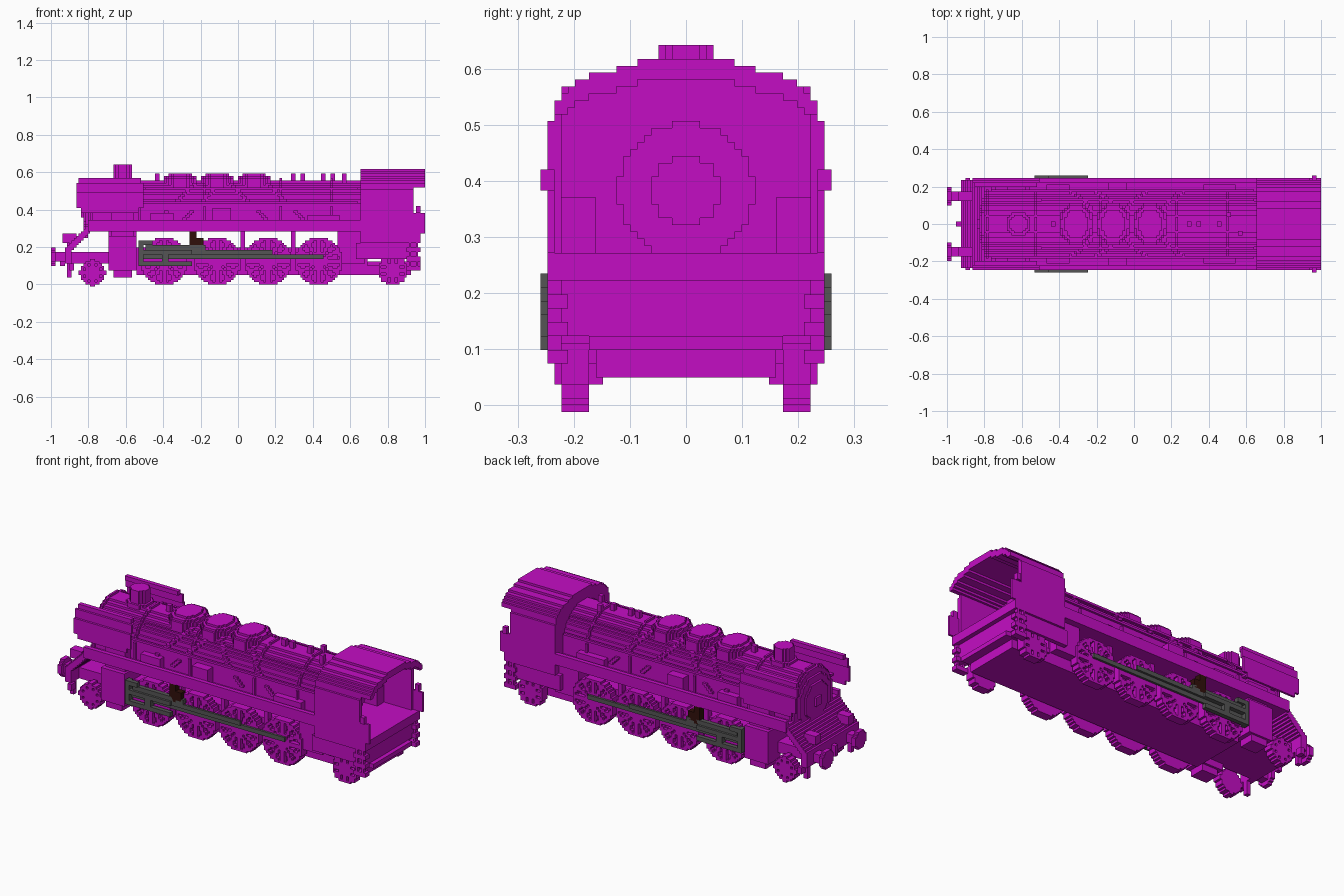
import bpy
import bmesh
from math import hypot, atan2, pi, sqrt
from mathutils import Matrix, Vector

VOXEL = 2 / 162      # everything below is counted in these small cubes

start_cube = bpy.data.objects.get("Cube")
if start_cube:
    bpy.data.objects.remove(start_cube, do_unlink=True)


def make_material(name, colour):
    mat = bpy.data.materials.new(name)
    mat.use_nodes = True
    mat.diffuse_color = (*colour, 1)
    mat.node_tree.nodes["Principled BSDF"].inputs["Base Color"].default_value = (*colour, 1)
    return mat


magenta = make_material("magenta paint", (.55, .004, .55))
steel = make_material("grey steel", (.09, .09, .09))
brown = make_material("dark brown", (.03, .005, .003))


def box(x, y, z):
    return [(x, y, z)]


def both(boxes):
    """Boxes together with their copies on the other side."""
    return boxes + [(x, (-y[1], -y[0]), z) for x, y, z in boxes]


def slab(axis, span, centre, reach, test):
    """Stepped plate: fills grid cells passing the test, merged into row runs."""
    boxes = []
    for row in range(-reach, reach):
        start = None
        for col in range(-reach, reach + 1):
            filled = col < reach and test(col + .5, row + .5)
            if filled and start is None:
                start = col
            elif not filled and start is not None:
                across = (centre[0] + start, centre[0] + col)
                along = (centre[1] + row, centre[1] + row + 1)
                boxes.append({"x": (span, across, along),
                              "y": (across, span, along),
                              "z": (across, along, span)}[axis])
                start = None
    return boxes


def disc(axis, span, centre, radius):
    return slab(axis, span, centre, int(radius) + 1, lambda u, w: hypot(u, w) < radius)


def part(name, boxes, material=magenta):
    bm = bmesh.new()
    for ranges in boxes:
        low = Vector([r[0] for r in ranges])
        high = Vector([r[1] for r in ranges])
        size = (high - low) * VOXEL
        place = Matrix.Translation((low + high) * VOXEL / 2) @ Matrix.Diagonal((*size, 1))
        bmesh.ops.create_cube(bm, size=1, matrix=place)
    mesh = bpy.data.meshes.new(name)
    bm.to_mesh(mesh)
    bm.free()
    mesh.materials.append(material)
    obj = bpy.data.objects.new(name, mesh)
    bpy.context.collection.objects.link(obj)


# Boiler with bands, smokebox door and handrails
AXIS_Z = 31
BOILER_R = 14


def boiler_section(radius):
    def test(y, z):
        return z > -8 and (hypot(y, z) < radius or (abs(y) < radius and z < 0))
    return test


def boiler_side(z):
    return int(sqrt(max(0, BOILER_R ** 2 - (z - AXIS_Z) ** 2)))


part("boiler", slab("x", (-65, 53), (0, AXIS_Z), 16, boiler_section(BOILER_R)))
for band_x in (-64, -43, -15, 18, 40):
    part("boiler_band", slab("x", (band_x, band_x + 1), (0, AXIS_Z), 16,
                             boiler_section(BOILER_R + .8)))
part("smokebox_door", disc("x", (-66, -65), (0, AXIS_Z), 11.5)
     + disc("x", (-67, -66), (0, AXIS_Z), 8.5)
     + disc("x", (-68, -67), (0, AXIS_Z), 2.5))
part("handrails", both(box(x=(-62, 52), y=(14, 15), z=(35, 36))
                       + box(x=(-40, 52), y=(10, 11), z=(41, 42))))

# Chimney, domes and top fittings
part("chimney", disc("z", (43, 52), (-50, 0), 4.3) + disc("z", (43, 46), (-50, 0), 5.5))
for dome_x in (-25, -9, 7):
    layers = []
    for top, scale in ((46, 1), (47, .9), (48, .7)):
        layers += slab("z", (40, top), (dome_x, 0), 10,
                       lambda u, w: hypot(u / 7.5, w / 9.2) < scale)
    part("dome", layers)
for fitting_x, fitting_y in ((-36, 0), (23, 0), (27, 0), (36, 0), (40, 4), (45, -4)):
    part("top_fitting", box(x=(fitting_x, fitting_x + 2),
                            y=(fitting_y - 1, fitting_y + 1), z=(43, 48)))

# Slanting sand pipes that hug the boiler sides
for pipe_x, lean in ((-20, -1), (-9, -1), (-4, 1), (12, 1)):
    steps = []
    for step in range(16):
        z = 43 - step
        side = boiler_side(max(z, AXIS_Z))
        x = pipe_x + lean * step
        steps += box(x=(x, x + 2), y=(side - 2, side + 1), z=(z, z + 1))
    part("sand_pipe", both(steps))

# Smoke deflectors with clipped corners, leaning in at the top
part("smoke_deflectors", both(
    box(x=(-68, -43), y=(19, 20), z=(31, 33))
    + box(x=(-70, -41), y=(19, 20), z=(33, 40))
    + box(x=(-70, -41), y=(18, 19), z=(40, 44))
    + box(x=(-69, -42), y=(16, 18), z=(44, 46))
    + box(x=(-62, -60), y=(13, 19), z=(34, 35))
    + box(x=(-47, -45), y=(13, 19), z=(34, 35))))

# Running boards, side equipment and the sloping front deck
part("running_board", box(x=(-65, 53), y=(-20, 20), z=(23, 26))
     + both(box(x=(-65, 53), y=(18, 20), z=(26, 28))))
part("side_equipment", both(box(x=(-11, -3), y=(13, 18), z=(26, 33))
                            + box(x=(-38, -28), y=(13, 17), z=(26, 31))
                            + box(x=(30, 44), y=(13, 17), z=(26, 30))))
part("front_deck", [piece for step in range(11) for piece in
                    box(x=(-75 + step, -73 + step), y=(-19, 19), z=(13 + step, 16 + step))])

# Buffer beam, buffers, lamps and guard irons
part("buffer_beam", box(x=(-75, -72), y=(-19, 19), z=(9, 15)))
part("coupling", box(x=(-77, -75), y=(-1, 1), z=(8, 13)))
part("buffers", both(disc("x", (-79, -75), (12, 12), 2.3)
                     + disc("x", (-81, -79), (12, 12), 4.2)))
part("lamps", both(box(x=(-74, -72), y=(11, 13), z=(15, 19))
                   + box(x=(-76, -70), y=(10, 14), z=(18, 22))))
part("guard_irons", both(box(x=(-74, -72), y=(15, 17), z=(3, 9))
                         + box(x=(-73, -71), y=(17, 20), z=(6, 9))))

# Main frame and the hangers between the wheels
part("main_frame", box(x=(-44, 56), y=(-13, 13), z=(4, 16)))
part("front_frame", box(x=(-73, -44), y=(-13, 13), z=(9, 14))
     + box(x=(-56, -44), y=(-12, 12), z=(9, 24)))
for hanger_x in (-21, 1, 23):
    part("frame_hanger", both(box(x=(hanger_x, hanger_x + 2), y=(11, 14), z=(12, 23))))
part("ash_pan", box(x=(43, 55), y=(-17, 17), z=(9, 24)))

# Cylinders
part("cylinders", both(box(x=(-56, -44), y=(11, 20), z=(6, 21))
                       + box(x=(-55, -45), y=(14, 18), z=(20, 31))
                       + box(x=(-54, -46), y=(12, 19), z=(3, 6))))


# Wheels with raised rim, hub and spokes
def wheel(name, x, radius, spokes):
    def face(u, w):
        distance = hypot(u, w)
        sector = 2 * pi / spokes
        turn = atan2(w, u) % sector
        off_spoke = min(turn, sector - turn) * distance
        return distance < radius and (distance > radius - 1.6 or distance < 2.6
                                      or off_spoke < .8)
    z = int(radius)
    part(name, both(slab("y", (16, 18), (x, z), z + 1, face)
                    + disc("y", (14, 16), (x, z), radius)))


for drive_x in (-32, -9, 13, 35):
    wheel("driving_wheel", drive_x, 10.4, 12)
    part("axle", disc("y", (-16, 16), (drive_x, 10), 2))
wheel("leading_wheel", -63, 5.6, 8)
wheel("trailing_wheel", 67, 6.4, 8)

# Steel rods and slide bars
part("coupling_rod", both(box(x=(-42, 37), y=(18, 19), z=(11, 13))), steel)
part("main_rod", both(box(x=(-36, 15), y=(19, 20), z=(13, 15))), steel)
part("slide_bars", both(box(x=(-43, -20), y=(19, 21), z=(8, 10))
                        + box(x=(-43, -20), y=(19, 21), z=(13, 15))
                        + box(x=(-43, -37), y=(19, 21), z=(17, 19))
                        + box(x=(-43, -41), y=(18, 21), z=(8, 19))
                        + box(x=(-33, -30), y=(18, 21), z=(10, 15))), steel)
part("valve_rod", both(box(x=(-40, -14), y=(18, 20), z=(15, 17))), steel)
part("valve_bracket", both(box(x=(-21, -18), y=(17, 20), z=(15, 23))
                           + box(x=(-18, -15), y=(17, 20), z=(16, 20))), brown)

# Cab: arched open-backed shell, front wall, floor and backhead
ROOF_HALF_WIDTHS = (20, 19, 19, 19, 18, 17, 16, 14, 10, 7)


def roof_width(z):
    level = int(z) - 40
    if level < 0:
        return 20
    return ROOF_HALF_WIDTHS[level] if level < len(ROOF_HALF_WIDTHS) else 0


def cab_arch(y, z):
    return z > 0 and abs(y) < roof_width(z + 22)


def cab_shell(y, z):
    return cab_arch(y, z) and abs(y) > min(18, roof_width(z + 25))


part("cab_shell", slab("x", (53, 76), (0, 22), 28, cab_shell))
part("cab_roof_overhang", slab("x", (76, 81), (0, 22), 28,
                               lambda y, z: z > 20 and cab_shell(y, z)))
part("cab_front_wall", slab("x", (53, 55), (0, 22), 28, cab_arch))
part("backhead", disc("x", (55, 59), (0, AXIS_Z), 9.8)
     + disc("x", (59, 60), (0, AXIS_Z), 5)
     + both(box(x=(55, 62), y=(13, 18), z=(22, 30))))
part("cab_floor", box(x=(53, 79), y=(-20, 20), z=(18, 22)))
part("cab_doors", both(box(x=(76, 81), y=(19, 20), z=(22, 31))
                       + box(x=(77, 79), y=(19, 21), z=(31, 34))))

# Under the cab: skirts, rear beam, truck and steps
part("cab_skirts", both(box(x=(51, 73), y=(17, 19), z=(11, 18))))
part("rear_beam", box(x=(73, 77), y=(-19, 19), z=(10, 18))
     + box(x=(56, 79), y=(-14, 14), z=(8, 10)))
part("trailing_truck", box(x=(56, 75), y=(-13, 13), z=(4, 8)))
part("cab_steps", both([piece for height in (6, 10, 14) for piece in
                        box(x=(73, 79), y=(17, 20), z=(height, height + 2))]
                       + box(x=(74, 75), y=(18, 20), z=(6, 18))
                       + box(x=(77, 78), y=(18, 20), z=(6, 18))))
